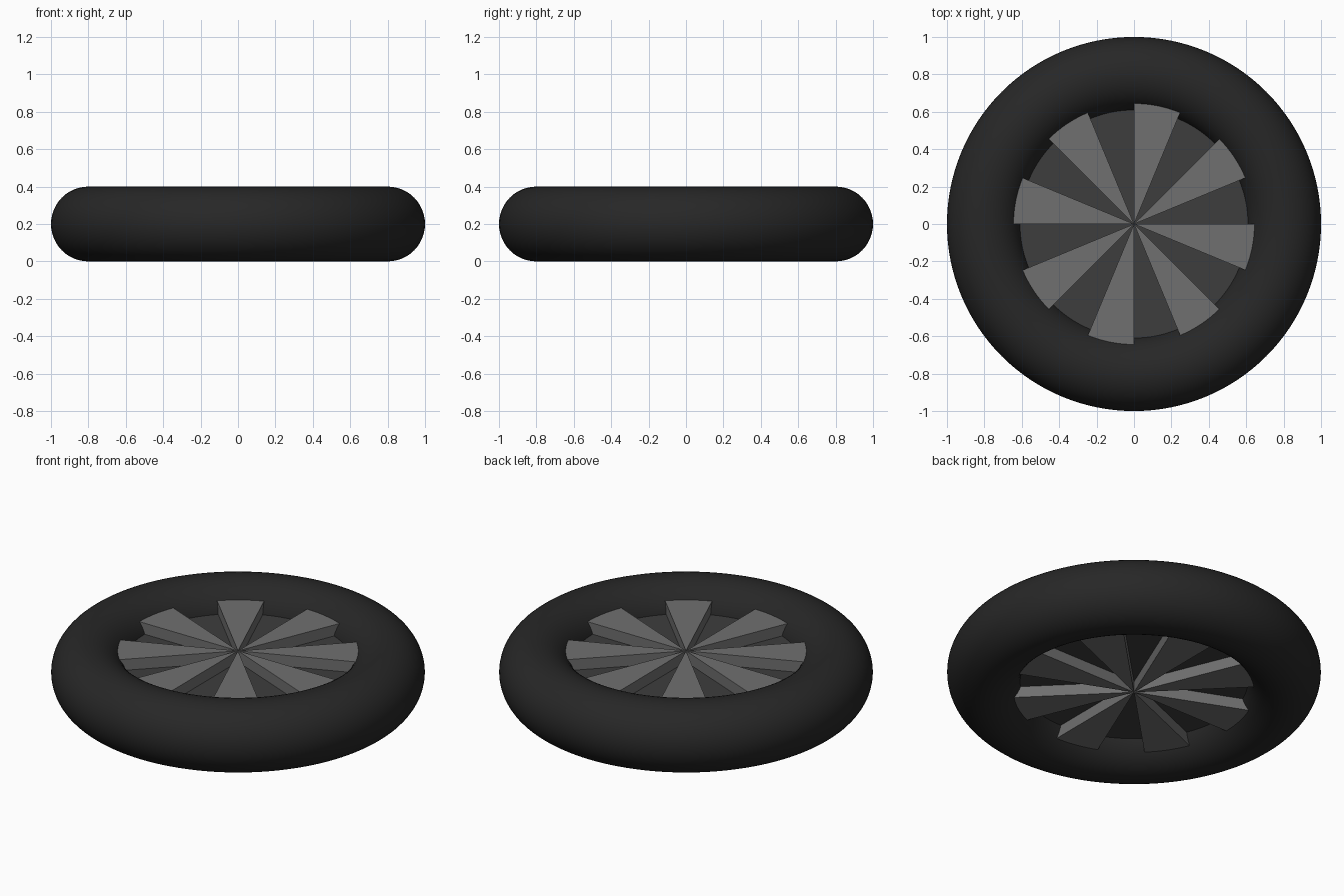
import bpy, bmesh
from math import sin, cos, pi

if "Cube" in bpy.data.objects:
    bpy.data.objects.remove(bpy.data.objects["Cube"])


def material(name, v):
    m = bpy.data.materials.new(name)
    m.diffuse_color = (v, v, v, 1)
    m.use_nodes = True
    m.node_tree.nodes["Principled BSDF"].inputs["Base Color"].default_value = m.diffuse_color
    return m


rubber = material("rubber", 0.02)
light_metal = material("light_metal", 0.16)
dark_metal = material("dark_metal", 0.047)

# Tyre
bpy.ops.mesh.primitive_torus_add(major_radius=0.8, minor_radius=0.2, major_segments=128,
                                 minor_segments=48, location=(0, 0, 0.2))
tyre = bpy.context.object
tyre.name = "tyre"
tyre.data.materials.append(rubber)
bpy.ops.object.shade_smooth()


# Eight pie-shaped sectors sharing one central axis, ends buried in the tyre
def sectors(name, start, half, mat, radius=0.7):
    bm = bmesh.new()
    for i in range(8):
        a = start + i * pi / 4
        pts = [(0, 0)] + [(radius * cos(a + k * pi / 32), radius * sin(a + k * pi / 32))
                          for k in range(5)]
        face = bm.faces.new([bm.verts.new((x, y, 0.2 - half)) for x, y in pts])
        ext = bmesh.ops.extrude_face_region(bm, geom=[face], use_keep_orig=True)
        for v in ext["geom"]:
            if isinstance(v, bmesh.types.BMVert):
                v.co.z = 0.2 + half
    bmesh.ops.recalc_face_normals(bm, faces=bm.faces[:])
    me = bpy.data.meshes.new(name)
    bm.to_mesh(me)
    bm.free()
    me.materials.append(mat)
    ob = bpy.data.objects.new(name, me)
    bpy.context.collection.objects.link(ob)


# Raised spokes and the recessed panels between them
sectors("wheel_spokes", pi / 8 - pi / 8 * 2, 0.125, light_metal)
sectors("wheel_panels", 0, 0.06, dark_metal)
